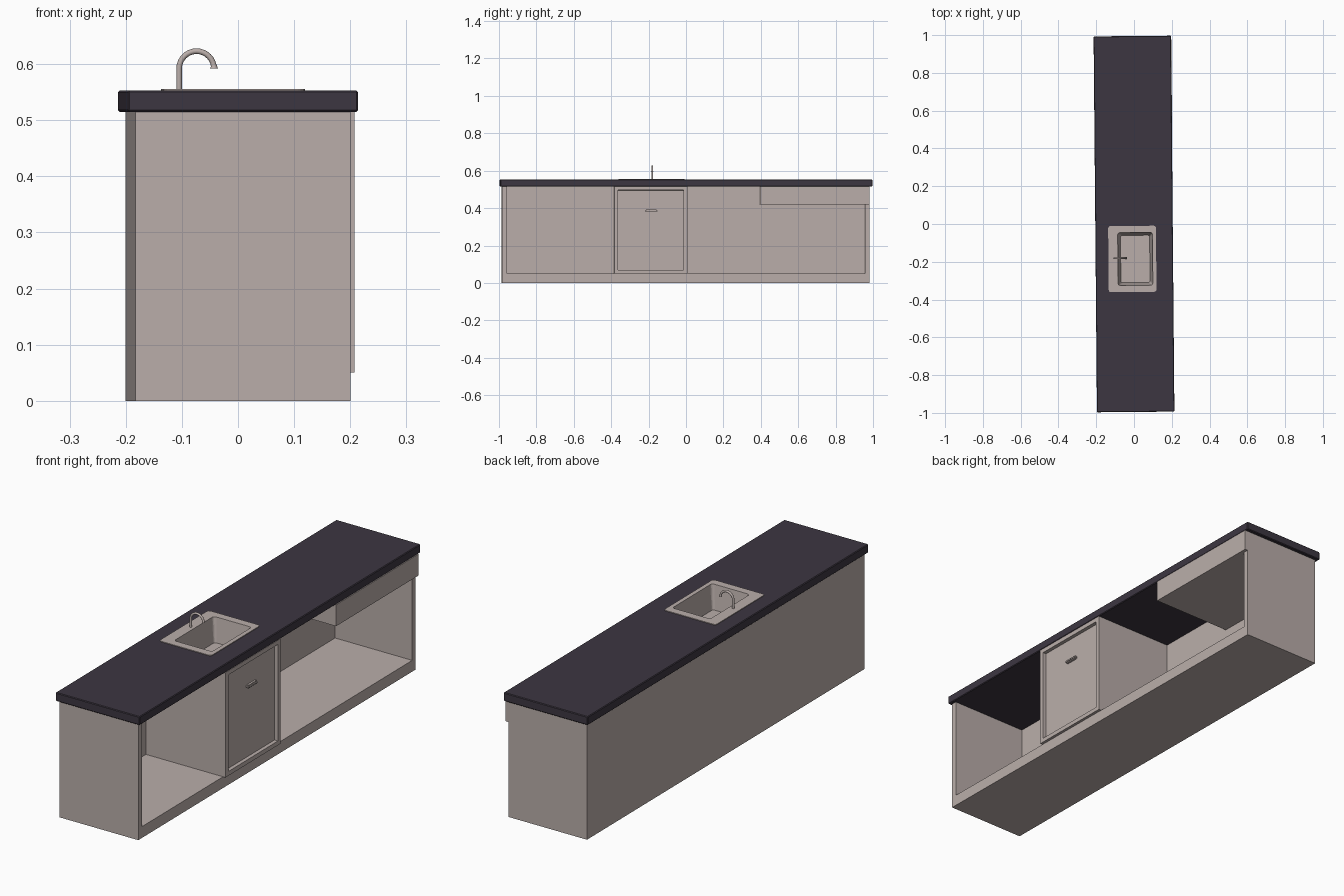
import bpy, bmesh, math
from mathutils import Vector

cube = bpy.data.objects.get("Cube")
if cube:
    bpy.data.objects.remove(cube, do_unlink=True)

TURN = 0.009  # the whole unit stands very slightly askew


def material(name, rgb):
    m = bpy.data.materials.new(name)
    m.use_nodes = True
    col = (*rgb, 1.0)
    m.diffuse_color = col
    m.node_tree.nodes["Principled BSDF"].inputs["Base Color"].default_value = col
    return m


BEIGE = material("warm grey beige", (0.49, 0.423, 0.402))
DARK = material("dark plum stone", (0.046, 0.037, 0.053))


def finish(name, bm, mat):
    bmesh.ops.recalc_face_normals(bm, faces=bm.faces[:])
    me = bpy.data.meshes.new(name)
    bm.to_mesh(me)
    bm.free()
    me.materials.append(mat)
    ob = bpy.data.objects.new(name, me)
    bpy.context.collection.objects.link(ob)
    ob.rotation_euler.z = TURN
    return ob


def box_bm(x, y, z, bevel=0.0, segments=2):
    bm = bmesh.new()
    bmesh.ops.create_cube(bm, size=1)
    for v in bm.verts:
        v.co = Vector([(r[0] + r[1]) / 2 + c * (r[1] - r[0]) for c, r in zip(v.co, (x, y, z))])
    if bevel:
        bmesh.ops.bevel(bm, geom=bm.edges[:], offset=bevel, segments=segments, affect='EDGES')
    return bm


def box(name, x, y, z, mat=BEIGE, bevel=0.0, segments=2):
    return finish(name, box_bm(x, y, z, bevel, segments), mat)


def activate(ob):
    bpy.ops.object.select_all(action='DESELECT')
    ob.select_set(True)
    bpy.context.view_layer.objects.active = ob


# Carcass
BACK, INNER, FRONT = -0.1915, -0.1835, 0.1915
Y0, Y1, FLOOR, TOP = -0.985, 0.98, 0.05, 0.515
WALL = 0.025
DRAWER_Z = 0.42
box("base_plinth", (BACK, FRONT), (Y0, Y1), (0, FLOOR))
box("back_panel", (BACK, INNER), (Y0, Y1), (FLOOR, TOP))
box("front_end_panel", (INNER, FRONT), (Y0, Y0 + WALL), (FLOOR, TOP))
box("rear_end_panel", (INNER, FRONT), (Y1 - WALL, Y1), (FLOOR, DRAWER_Z))

# Drawer block under the worktop at the rear end
box("drawer", (INNER, 0.206), (0.395, Y1), (DRAWER_Z, TOP))

# Sink cabinet side walls
DOOR_Y = (-0.385, 0.005)
box("cabinet_wall_front", (INNER, FRONT), (DOOR_Y[0], DOOR_Y[0] + 0.015), (FLOOR, TOP))
box("cabinet_wall_rear", (INNER, FRONT), (DOOR_Y[1] - 0.015, DOOR_Y[1]), (FLOOR, TOP))

# Framed door with a recessed panel
bm = box_bm((0.178, 0.204), DOOR_Y, (FLOOR, TOP))
panel = max(bm.faces, key=lambda f: f.calc_center_median().x)
bmesh.ops.inset_region(bm, faces=[panel], thickness=0.027)
bmesh.ops.inset_region(bm, faces=[panel], thickness=0.001)
bmesh.ops.translate(bm, verts=panel.verts[:], vec=(-0.016, 0, 0))
finish("cabinet_door", bm, BEIGE)
box("door_handle", (0.187, 0.204), (-0.22, -0.155), (0.378, 0.392), bevel=0.004)

# Worktop with a cut-out for the basin
worktop = box("worktop", (-0.205, 0.205), (-0.995, 0.995), (TOP, 0.553), DARK, 0.003, 1)
cutter = box("basin_cutter", (-0.1, 0.11), (-0.338, -0.032), (0.4, 0.7))
cutter.hide_render = True
mod = worktop.modifiers.new("basin_hole", 'BOOLEAN')
mod.operation = 'DIFFERENCE'
mod.solver = 'EXACT'
mod.object = cutter
activate(worktop)
bpy.ops.object.modifier_apply(modifier=mod.name)
bpy.data.objects.remove(cutter, do_unlink=True)


# Sink: rounded rectangles lofted from the rim edge down to the basin floor
def rounded_loop(bm, x, y, z, r, steps=4):
    corners = [(x[1] - r, y[1] - r), (x[0] + r, y[1] - r), (x[0] + r, y[0] + r), (x[1] - r, y[0] + r)]
    loop = []
    for q, (cx, cy) in enumerate(corners):
        for s in range(steps + 1):
            a = math.pi / 2 * (q + s / steps)
            loop.append(bm.verts.new((cx + r * math.cos(a), cy + r * math.sin(a), z)))
    return loop


bm = bmesh.new()
rim_x, rim_y = (-0.137, 0.116), (-0.36, -0.01)
bowl_x, bowl_y = (-0.087, 0.097), (-0.325, -0.045)
low_x, low_y = (-0.072, 0.082), (-0.31, -0.06)
loops = [
    rounded_loop(bm, rim_x, rim_y, 0.552, 0.012),
    rounded_loop(bm, rim_x, rim_y, 0.556, 0.012),
    rounded_loop(bm, bowl_x, bowl_y, 0.556, 0.012),
    rounded_loop(bm, low_x, low_y, 0.45, 0.01),
]
for a, b in zip(loops, loops[1:]):
    n = len(a)
    for i in range(n):
        j = (i + 1) % n
        bm.faces.new((a[i], a[j], b[j], b[i]))
bm.faces.new(loops[-1])
sink = finish("sink", bm, BEIGE)
# Keep the rim and basin floor facing up
floor = max(sink.data.polygons, key=lambda p: len(p.vertices))
if floor.normal.z < 0:
    sink.data.flip_normals()

# Gooseneck tap with a flared spout
R, CX, CZ, TAP_Y = 0.031, -0.0755, 0.592, -0.18
path = [(CX - R, 0.553, 1.0)]
for i in range(17):
    a = math.pi * (1 - i / 16)
    path.append((CX + R * math.cos(a), CZ + R * math.sin(a), 1.0))
path[-1] = (CX + R, CZ + 0.004, 1.15)
path.append((CX + R, CZ, 1.4))
curve = bpy.data.curves.new("tap", 'CURVE')
curve.dimensions = '3D'
curve.bevel_depth = 0.005
curve.bevel_resolution = 3
curve.use_fill_caps = True
spline = curve.splines.new('POLY')
spline.points.add(len(path) - 1)
for p, (x, z, rad) in zip(spline.points, path):
    p.co = (x, TAP_Y, z, 1)
    p.radius = rad
curve.materials.append(BEIGE)
tap = bpy.data.objects.new("tap", curve)
bpy.context.collection.objects.link(tap)
tap.rotation_euler.z = TURN
activate(tap)
bpy.ops.object.convert(target='MESH')
bpy.ops.object.shade_smooth_by_angle(angle=math.radians(40))
